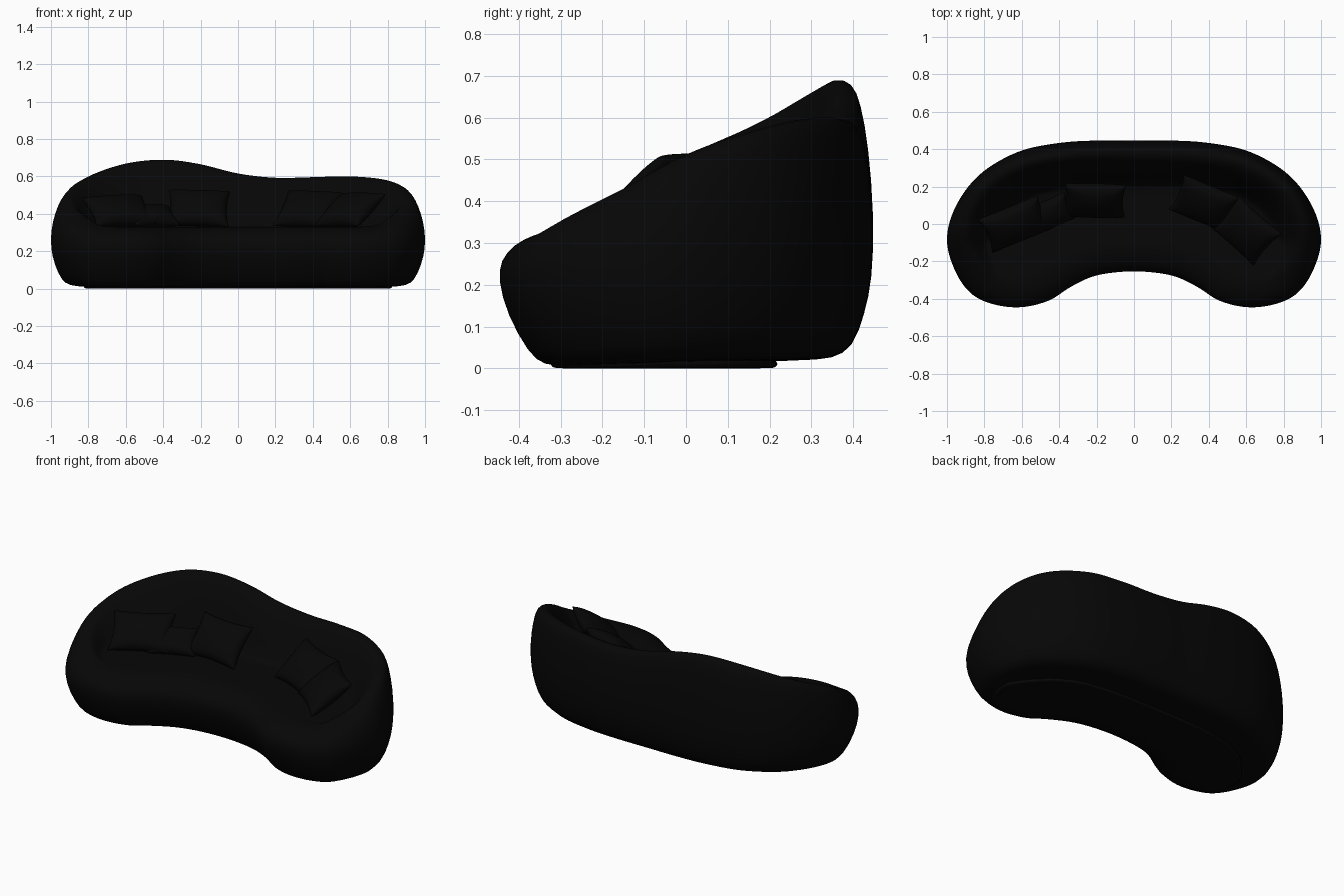
import bpy, bmesh, math
from mathutils import Vector, Matrix

if "Cube" in bpy.data.objects:
    bpy.data.objects.remove(bpy.data.objects["Cube"])

SEAT = 0.33
black = bpy.data.materials.new("black_fabric")
black.diffuse_color = (0.002, 0.002, 0.002, 1)
black.use_nodes = True
black.node_tree.nodes["Principled BSDF"].inputs["Base Color"].default_value = black.diffuse_color

# Kidney plan, anticlockwise from front centre: x, y, rim height right, rim height left
half = [(0.2, -0.28, .33, .33), (0.34, -0.343, .33, .33), (0.45, -0.413, .33, .33),
        (0.6, -0.45, .33, .33), (0.75, -0.435, .335, .335), (0.875, -0.375, .36, .36),
        (0.962, -0.25, .405, .405), (1.005, -0.08, .472, .472), (0.955, 0.1, .54, .54),
        (0.825, 0.27, .587, .612), (0.62, 0.39, .605, .675), (0.4, 0.437, .60, .695),
        (0.2, 0.45, .597, .67)]
ctrl = ([(0, -0.258, .33)] + [p[:3] for p in half] + [(0, 0.45, .62)]
        + [(-p[0], p[1], p[3]) for p in reversed(half)])
ctrl = [Vector(p) for p in ctrl]


def closed_spline(pts, steps):
    out, n = [], len(pts)
    for i in range(n):
        a, b, c, d = (pts[(i + k) % n] for k in (-1, 0, 1, 2))
        for s in range(steps):
            t = s / steps
            out.append(0.5 * (2 * b + (c - a) * t + (2 * a - 5 * b + 4 * c - d) * t * t
                              + (3 * b - a - 3 * c + d) * t ** 3))
    return out


outline = closed_spline(ctrl, 5)
N = len(outline)


def inset(i, d):
    t = outline[(i + 1) % N] - outline[i - 1]
    return outline[i].xy + Vector((-t.y, t.x)).normalized() * d


def back_weight(i):
    return min(1, max(0, (outline[i].z - SEAT) / 0.24))


def finish(bm, name, subdiv=1):
    bmesh.ops.recalc_face_normals(bm, faces=bm.faces)
    me = bpy.data.meshes.new(name)
    bm.to_mesh(me)
    bm.free()
    me.polygons.foreach_set("use_smooth", [True] * len(me.polygons))
    me.materials.append(black)
    ob = bpy.data.objects.new(name, me)
    bpy.context.collection.objects.link(ob)
    if subdiv:
        ob.modifiers.new("smooth", 'SUBSURF').levels = subdiv
        ob.modifiers["smooth"].render_levels = subdiv
    return ob


def loft(rings, name):
    bm = bmesh.new()
    vr = [[bm.verts.new(p) for p in r] for r in rings]
    for a, b in zip(vr, vr[1:]):
        for i in range(N):
            j = (i + 1) % N
            bm.faces.new((a[i], a[j], b[j], b[i]))
    caps = [bm.faces.new(vr[0]), bm.faces.new(vr[-1])]
    bmesh.ops.triangulate(bm, faces=caps)
    return finish(bm, name)


# Body: lower bulge, outer wall, rim and sloping inner back down to the seat
# z, inset at front, inset at back (the front underside sits a touch lower)
lower = [(0.02, .17, .17), (0.022, .11, .10), (0.05, .075, .05), (0.13, .022, .024), (0.21, .002, .005)]
# height fraction, inset at front, inset at back
outer = [(.35, .006, .001), (.7, .04, .014), (.9, .085, .03), (.98, .125, .046), (1, .15, .076)]
inner = [(.93, .16, .115), (.5, .17, .18), (.12, .18, .225), (0, .19, .25), (0, .20, .27)]
rings = []
for z, df, db in lower:
    rings.append([(*inset(i, df + (db - df) * back_weight(i)),
                   z - (.015 if z < .1 else 0) * (1 - back_weight(i))) for i in range(N)])
for prof, base in ((outer, 0.22), (inner, SEAT)):
    for f, df, db in prof:
        ring = []
        for i in range(N):
            d = df + (db - df) * back_weight(i)
            ring.append((*inset(i, d), base + (outline[i].z - base) * f))
        rings.append(ring)
loft(rings, "sofa_body")

# Plinth under the body, flush near the front and set well in at the back
loft([[(*inset(i, .125 + .105 * back_weight(i) + d), z) for i in range(N)]
      for d, z in ((.02, 0), (.01, .001), (0, .008), (0, .03))], "plinth")


# Cushions: pinched-edge pillows leaning on the back
def cushion(name, loc, w, h, thick, tilt, yaw, roll=0):
    bm = bmesh.new()
    n = 14
    rot = (Matrix.Rotation(math.radians(yaw), 4, 'Z') @ Matrix.Rotation(math.radians(tilt), 4, 'X')
           @ Matrix.Rotation(math.radians(roll), 4, 'Z'))
    for side in (1, -1):
        g = []
        for a in range(n + 1):
            for b in range(n + 1):
                u, v = 2 * a / n - 1, 2 * b / n - 1
                x = u * (1 - .1 * (1 - v * v)) * w / 2
                y = v * (1 - .1 * (1 - u * u)) * h / 2
                z = side * thick / 2 * ((1 - u * u) * (1 - v * v)) ** .45
                g.append(bm.verts.new(rot @ Vector((x, y, z)) + Vector(loc)))
        for a in range(n):
            for b in range(n):
                i = a * (n + 1) + b
                bm.faces.new((g[i], g[i + 1], g[i + n + 2], g[i + n + 1]))
    bmesh.ops.remove_doubles(bm, verts=bm.verts, dist=1e-5)
    finish(bm, name)


cushion("cushion_left", (-.635, 0.0, .415), .37, .26, .12, 38, 19, 4)
cushion("cushion_lumbar", (-.46, .05, .39), .28, .19, .10, 34, 24)
cushion("cushion_centre", (-.21, .125, .43), .35, .27, .12, 48, 0, -2)
cushion("cushion_right_back", (.375, .11, .425), .34, .29, .12, 43, -20, -3)
cushion("cushion_right_front", (.60, -.035, .42), .33, .30, .12, 37, -42)
